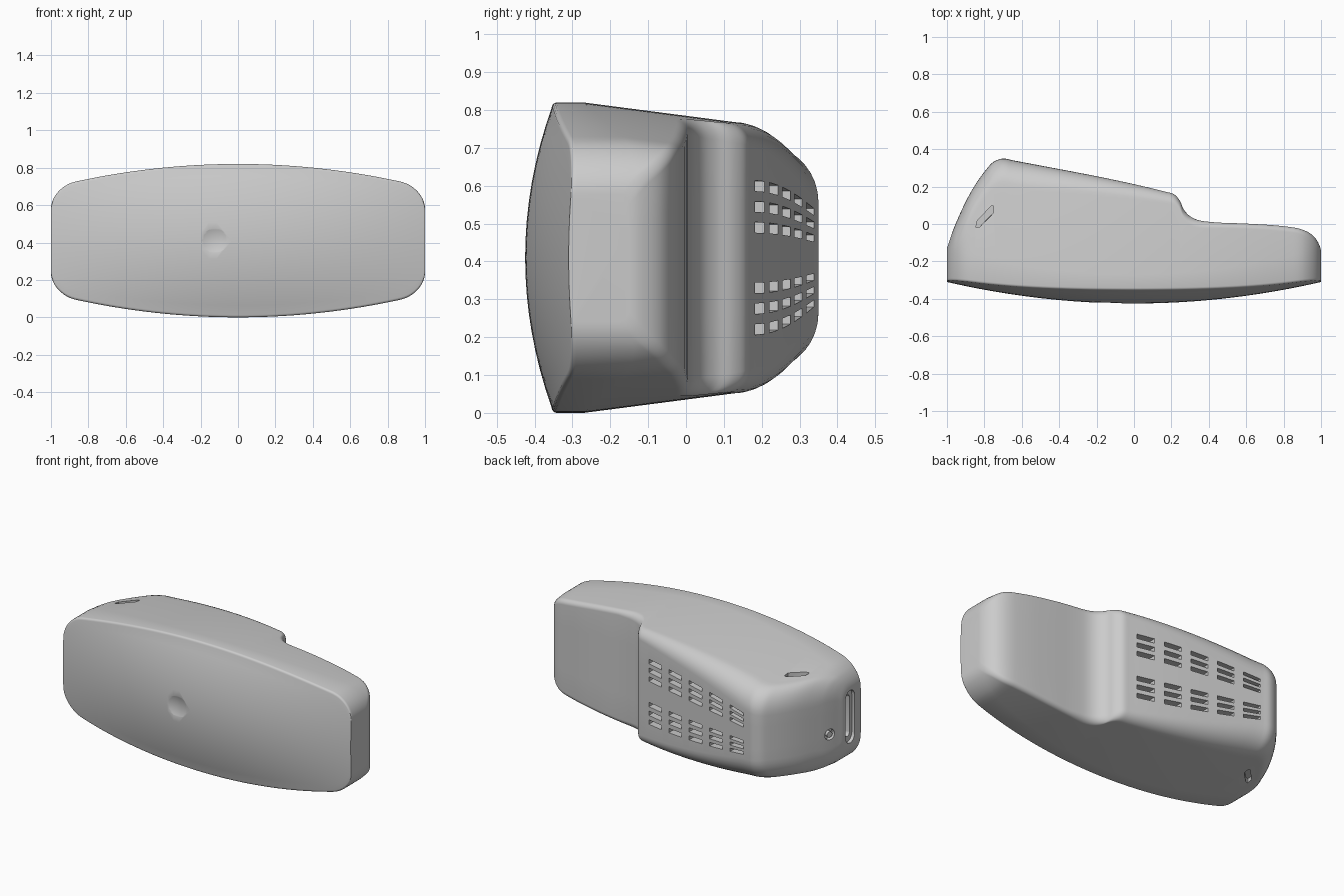
import bpy, bmesh, math
from mathutils import Vector as V
from mathutils.geometry import interpolate_bezier

if "Cube" in bpy.data.objects:
    bpy.data.objects.remove(bpy.data.objects["Cube"])

ZC = 0.41  # mid height

# Back profile seen from the top (x, y), left to right
PROFILE = [(-1, -.13), (-.997, -.12), (-.99, -.1), (-.975, -.055), (-.95, .01), (-.87, .175),
           (-.785, .298), (-.75, .333), (-.70, .35), (-.65, .341), (.17, .172), (.215, .158),
           (.245, .125), (.265, .08), (.295, .045), (.34, .022), (.42, .01), (.6, .002),
           (.8, -.012), (.9, -.03), (.955, -.06), (.985, -.1), (1, -.15)]


def smooth_path(pts):
    p = [V((x, y)) for x, y in pts]
    d = [(b - a).normalized() for a, b in zip(p, p[1:])]
    t = [d[0]] + [(a + b).normalized() for a, b in zip(d, d[1:])] + [V((0, -1))]
    out = []
    for i in range(len(p) - 1):
        L = (p[i + 1] - p[i]).length
        n = max(4, int(L / .04))
        seg = interpolate_bezier(p[i], p[i] + t[i] * L / 3, p[i + 1] - t[i + 1] * L / 3, p[i + 1], n + 1)
        out += seg[:-1]
    return out + [p[-1]]


def half_height(x):
    t = max(0, (abs(x) - .87) / .13)
    return .41 - .125 * x * x - .115 * (1 - math.sqrt(max(0, 1 - t * t)))


def front_y(x, z):
    return -.425 + .115 * x * x + .075 * (1 - .5 * x * x) * (z / .41) ** 2


def back_y(x):
    for a, b in zip(STATIONS, STATIONS[1:]):
        if a.x <= x <= b.x:
            return a.y + (b.y - a.y) * (x - a.x) / max(b.x - a.x, 1e-6)
    return 0


STATIONS = smooth_path(PROFILE)


def section(x, yb):
    # Upper half outline (y, z offset): bulged front, rim, drafted side, rounded back
    h = half_height(x)
    rim = .014
    r = min(.15, max(.03, .06 + .1 * (.2 - x) / .9), .4 * (yb - front_y(x, h)))
    yd = min(-.27 + .14 * x * x, yb - r - .01)
    pts = [(front_y(x, (h - rim) * k / 8), (h - rim) * k / 8) for k in range(9)]
    yr = pts[-1][0]
    for k in range(1, 5):
        a = k / 4 * math.pi / 2
        pts.append((yr + rim * (1 - math.cos(a)), h - rim + rim * math.sin(a)))
    pts.append((yd, h))
    hb = h - .13 * (yb - r - yd)
    for k in range(10):
        a = k / 9 * math.pi / 2
        pts.append((yb - r + r * math.sin(a), hb - r + r * math.cos(a)))
    pts += [(yb, (hb - r) * k) for k in (.5, 0)]
    return pts + [(y, -z) for y, z in pts[-2:0:-1]]


def make_object(name, bm):
    bmesh.ops.recalc_face_normals(bm, faces=bm.faces[:])
    me = bpy.data.meshes.new(name)
    bm.to_mesh(me)
    bm.free()
    ob = bpy.data.objects.new(name, me)
    bpy.context.collection.objects.link(ob)
    return ob


def prism(bm, base, top):
    a = [bm.verts.new(p) for p in base]
    b = [bm.verts.new(p) for p in top]
    n = len(a)
    bm.faces.new(a)
    bm.faces.new(b[::-1])
    for i in range(n):
        bm.faces.new((a[i], b[i], b[(i + 1) % n], a[(i + 1) % n]))


def sweep(bm, base, vec):
    prism(bm, base, [p + vec for p in base])


def smooth(ob):
    bpy.ops.object.select_all(action='DESELECT')
    ob.select_set(True)
    bpy.context.view_layer.objects.active = ob
    bpy.ops.object.shade_smooth_by_angle(angle=math.radians(32))


def cut(ob, cutter):
    m = ob.modifiers.new("cut", 'BOOLEAN')
    m.operation, m.solver, m.object = 'DIFFERENCE', 'EXACT', cutter
    deps = bpy.context.evaluated_depsgraph_get()
    me = bpy.data.meshes.new_from_object(ob.evaluated_get(deps))
    ob.modifiers.clear()
    ob.data = me
    bpy.data.objects.remove(cutter)


# Body shell, lofted along x
bm = bmesh.new()
rings = [[bm.verts.new((s.x, y, ZC + z)) for y, z in section(s.x, s.y)] for s in STATIONS]
for a, b in zip(rings, rings[1:]):
    n = len(a)
    for i in range(n):
        bm.faces.new((a[i], a[(i + 1) % n], b[(i + 1) % n], b[i]))
bm.faces.new(rings[0])
bm.faces.new(rings[-1])
body = make_object("body_shell", bm)

# Vent slots on the sloped back, fanning in towards the left end
bm = bmesh.new()


def fan(x):
    return 1 - .36 * max(0, (.13 - x) / .76) ** 1.7


for col in range(5):
    x0 = .13 - .165 * col
    x1 = x0 - .105
    for off in (.08, .135, .19):
        for s in (1, -1):
            base = [V((x, back_y(x) - .05, ZC + s * (off + e) * fan(x)))
                    for x, e in ((x0, -.014), (x0, .014), (x1, .014), (x1, -.014))]
            sweep(bm, base, V((0, .12, 0)))
cut(body, make_object("vent_cutter", bm))


def capsule(x, y, w, hgt):
    r, k = w / 2, hgt / 2 - w / 2
    return [V((x, y + r * math.cos(a), ZC + (k if i < 9 else -k) + r * math.sin(a)))
            for i in range(18) for a in [math.pi * (i if i < 9 else i - 1) / 8]]


def circle(c, n, r, count=24):
    u, w = n.cross(V((0, 0, 1))).normalized(), V((0, 0, 1))
    return [c + u * r * math.cos(t) + w * r * math.sin(t)
            for t in (2 * math.pi * i / count for i in range(count))]


# Port recess in the left end, with a deeper slot inside
bm = bmesh.new()
sweep(bm, capsule(-1.05, -.2, .09, .33), V((.07, 0, 0)))
# Socket hole
jack, out = V((-.972, -.04, .35)), V((-.94, .34, 0)).normalized()
sweep(bm, circle(jack - out * .03, out, .034), out * .1)
# Side notches, above and below
for s in (1, -1):
    notch = [V((x, y, ZC + s * .275)) for x, y in
             ((-.845, -.02), (-.84, .015), (-.765, .095), (-.75, .095), (-.75, .06), (-.825, -.015))]
    sweep(bm, notch, V((0, 0, s * .2)))
cut(body, make_object("recess_cutter", bm))
bm = bmesh.new()
sweep(bm, capsule(-1.05, -.2, .045, .26), V((.1, 0, 0)))
cut(body, make_object("slot_cutter", bm))

# Round dish in the front face
bm = bmesh.new()
bmesh.ops.create_uvsphere(bm, u_segments=96, v_segments=64, radius=.2)
bmesh.ops.translate(bm, verts=bm.verts, vec=(-.13, -.423 - .187, ZC))
cut(body, make_object("dish_cutter", bm))
smooth(body)

# Pin in the socket
bm = bmesh.new()
sweep(bm, circle(jack - out * .035, out, .018), out * .033)
smooth(make_object("socket_pin", bm))
